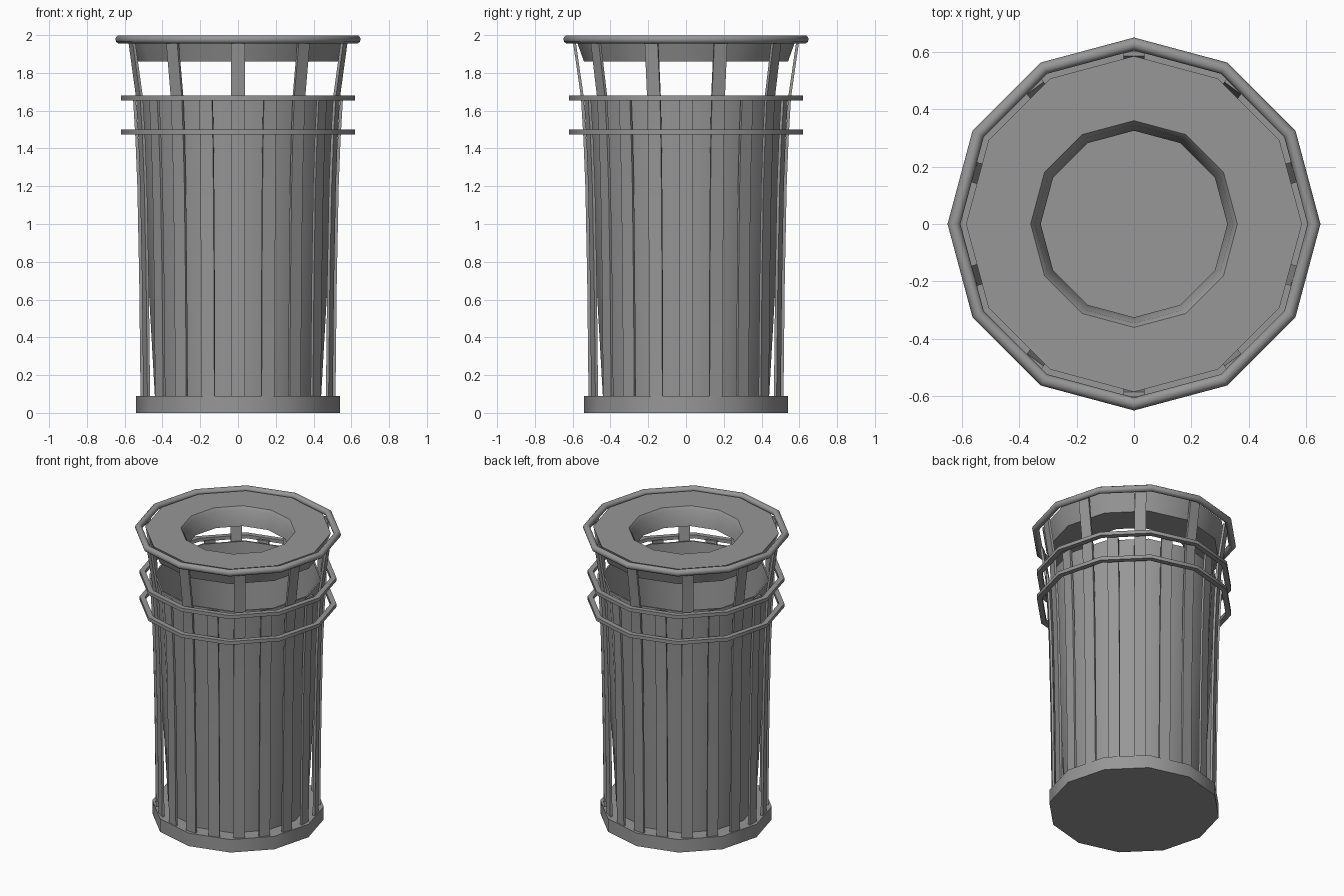
import bpy, bmesh, math
from mathutils import Matrix

if "Cube" in bpy.data.objects:
    bpy.data.objects.remove(bpy.data.objects["Cube"], do_unlink=True)

SIDES = 12
SLATS = 20

metal = bpy.data.materials.new("grey metal")
metal.use_nodes = True
grey = (0.31, 0.31, 0.31, 1)
metal.diffuse_color = grey
metal.node_tree.nodes["Principled BSDF"].inputs["Base Color"].default_value = grey


def finish(name, bm, angle=40):
    bmesh.ops.recalc_face_normals(bm, faces=bm.faces)
    mesh = bpy.data.meshes.new(name)
    bm.to_mesh(mesh)
    bm.free()
    mesh.materials.append(metal)
    obj = bpy.data.objects.new(name, mesh)
    bpy.context.collection.objects.link(obj)
    bpy.ops.object.select_all(action='DESELECT')
    obj.select_set(True)
    bpy.context.view_layer.objects.active = obj
    bpy.ops.object.shade_smooth_by_angle(angle=math.radians(angle))
    return obj


def hoop(name, section, angle=40):
    """Turn a closed (radius, height) section into a twelve-sided hoop."""
    bm = bmesh.new()
    loops = []
    for i in range(SIDES):
        a = math.tau * i / SIDES
        loops.append([bm.verts.new((r * math.cos(a), r * math.sin(a), z))
                      for r, z in section])
    n = len(section)
    for i in range(SIDES):
        p, q = loops[i], loops[(i + 1) % SIDES]
        for j in range(n):
            k = (j + 1) % n
            bm.faces.new((p[j], q[j], q[k], p[k]))
    return finish(name, bm, angle)


def slat(name, profile, turn, width=0.072, thick=0.015):
    """Flat bar following a (radius, height) profile, facing outward."""
    bm = bmesh.new()
    rows = []
    for r, z in profile:
        rows.append([bm.verts.new((x, y, z)) for x, y in (
            (r, -width / 2), (r, width / 2),
            (r - thick, width / 2), (r - thick, -width / 2))])
    for p, q in zip(rows, rows[1:]):
        for j in range(4):
            k = (j + 1) % 4
            bm.faces.new((p[j], p[k], q[k], q[j]))
    bm.faces.new(rows[0])
    bm.faces.new(rows[-1])
    bm.transform(Matrix.Rotation(turn, 4, 'Z'))
    return finish(name, bm)


# Solid base
bm = bmesh.new()
bmesh.ops.create_cone(bm, cap_ends=True, segments=SIDES, radius1=0.54, radius2=0.54,
                      depth=0.09, matrix=Matrix.Translation((0, 0, 0.045))
                      @ Matrix.Rotation(math.pi / 2, 4, 'Z'))
finish("base", bm)

# Tapered inner bin
hoop("inner_bin", [(0.44, 0.085), (0.53, 1.665), (0.52, 1.665), (0.43, 0.085)])

# Flared slats; every second one rises to carry the rim
flare = [(0.516, 0.08), (0.523, 0.7), (0.533, 1.2), (0.543, 1.45), (0.556, 1.67)]
for i in range(SLATS):
    turn = math.pi / 2 + math.tau * i / SLATS
    if i % 2 == 0:
        slat("post_%02d" % i, flare + [(0.6, 1.975)], turn)
    else:
        slat("slat_%02d" % i, flare, turn)

# Two flat bands around the slats
for name, z in (("lower_band", 1.487), ("upper_band", 1.667)):
    hoop(name, [(0.585, z - 0.012), (0.62, z - 0.012),
                (0.62, z + 0.012), (0.585, z + 0.012)])

# Lid ring with a tapered opening
hoop("lid", [(0.54, 1.86), (0.585, 1.985), (0.36, 1.985), (0.345, 1.965), (0.325, 1.86)])

# Round-section rim
tube = [(0.627 + 0.0225 * math.cos(math.tau * k / 10),
         1.9775 + 0.0225 * math.sin(math.tau * (k + 0.0) / 10)) for k in range(10)]
hoop("rim", tube)
